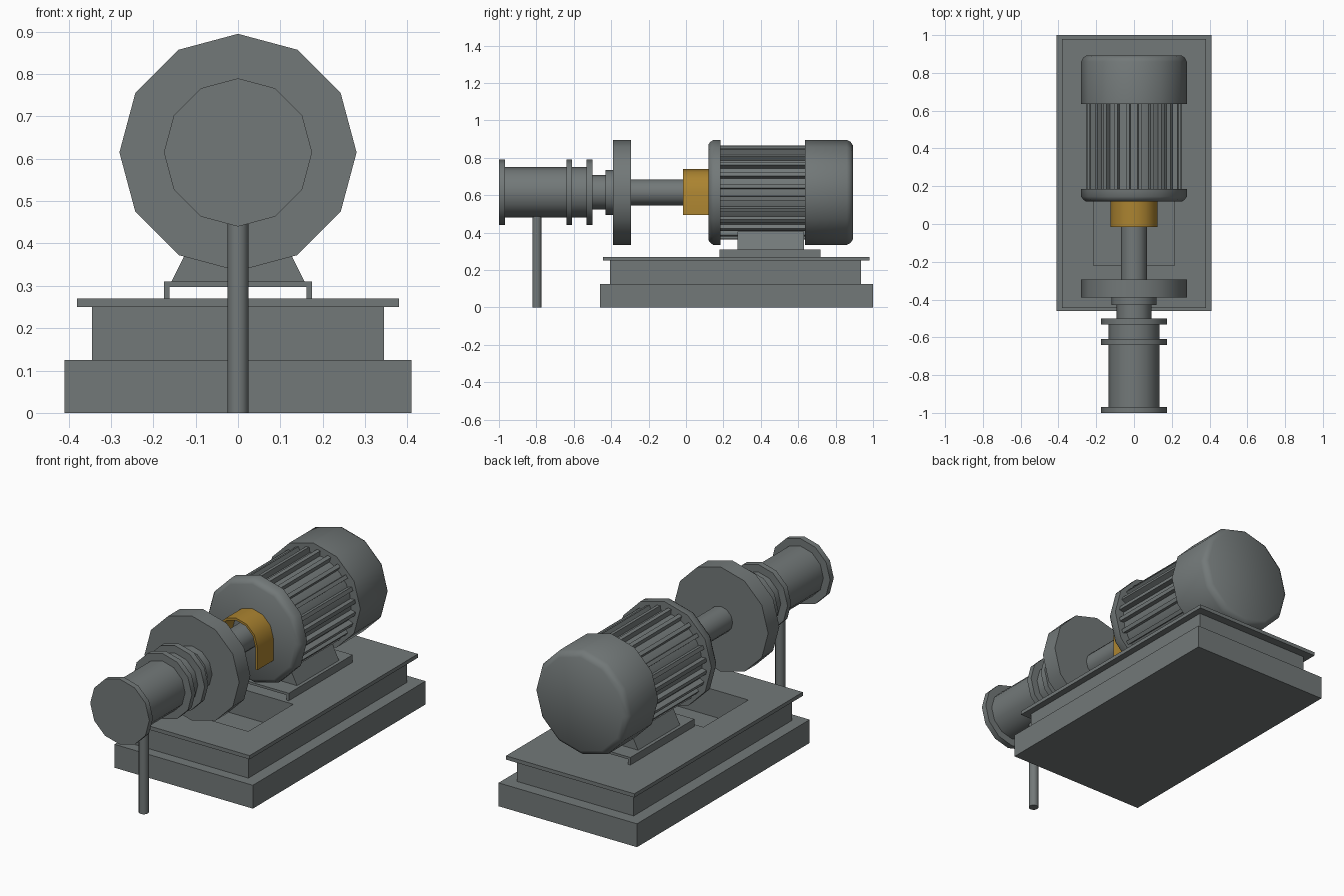
import bpy, bmesh, math

if "Cube" in bpy.data.objects:
    bpy.data.objects.remove(bpy.data.objects["Cube"])

AXIS_Z = 0.615  # height of the shaft line


def material(name, rgb):
    m = bpy.data.materials.new(name)
    m.diffuse_color = (*rgb, 1)
    m.use_nodes = True
    m.node_tree.nodes["Principled BSDF"].inputs["Base Color"].default_value = m.diffuse_color
    return m


GREY = material("machine grey", (0.17, 0.19, 0.19))
GOLD = material("guard gold", (0.41, 0.23, 0.03))


def finish(name, bm, mat=GREY, smooth=None):
    bmesh.ops.recalc_face_normals(bm, faces=bm.faces)
    me = bpy.data.meshes.new(name)
    bm.to_mesh(me)
    bm.free()
    me.materials.append(mat)
    ob = bpy.data.objects.new(name, me)
    bpy.context.collection.objects.link(ob)
    if smooth:
        bpy.ops.object.select_all(action='DESELECT')
        ob.select_set(True)
        bpy.context.view_layer.objects.active = ob
        bpy.ops.object.shade_smooth_by_angle(angle=math.radians(smooth))
    return ob


def lathe(name, profile, sides=12):
    """Turn (y, radius) points around the shaft line, with flat end caps."""
    bm = bmesh.new()
    rings = []
    for y, r in profile:
        angles = [2 * math.pi * i / sides for i in range(sides)]
        rings.append([bm.verts.new((r * math.sin(a), y, AXIS_Z + r * math.cos(a)))
                      for a in angles])
    for a, b in zip(rings, rings[1:]):
        for i in range(sides):
            j = (i + 1) % sides
            bm.faces.new((a[i], a[j], b[j], b[i]))
    bm.faces.new(rings[0])
    bm.faces.new(rings[-1])
    return finish(name, bm, smooth=46)


def extrude_y(name, outline, y0, y1, mat=GREY, smooth=None):
    """Extrude an (x, z) outline along y."""
    bm = bmesh.new()
    face = bm.faces.new([bm.verts.new((x, y0, z)) for x, z in outline])
    new = bmesh.ops.extrude_face_region(bm, geom=[face])["geom"]
    bmesh.ops.translate(bm, vec=(0, y1 - y0, 0),
                        verts=[v for v in new if isinstance(v, bmesh.types.BMVert)])
    return finish(name, bm, mat, smooth)


def slab(name, half_x, y0, y1, z0, z1, hole=None):
    """Rectangular slab, optionally with a rectangular opening (half_x, y0, y1)."""
    bm = bmesh.new()

    def loop(hx, a, b, z):
        return [bm.verts.new(p) for p in
                ((-hx, a, z), (hx, a, z), (hx, b, z), (-hx, b, z))]

    def bridge(p, q):
        for i in range(4):
            j = (i + 1) % 4
            bm.faces.new((p[i], p[j], q[j], q[i]))

    lo, hi = loop(half_x, y0, y1, z0), loop(half_x, y0, y1, z1)
    bridge(lo, hi)
    if hole:
        hlo, hhi = loop(*hole, z0), loop(*hole, z1)
        bridge(hlo, hhi)
        bridge(lo, hlo)
        bridge(hi, hhi)
    else:
        bm.faces.new(lo)
        bm.faces.new(hi)
    return finish(name, bm)


# Base: plinth, open frame and its overhanging top plate
opening = (0.215, -0.22, 0.16)
slab("plinth", 0.41, -0.46, 1.0, 0, 0.125)
slab("base_frame", 0.345, -0.405, 0.935, 0.125, 0.25, opening)
slab("frame_top_plate", 0.38, -0.445, 0.98, 0.25, 0.27, opening)

# Motor foot: inverted channel and tapered pedestal
extrude_y("motor_foot", [(-0.175, 0.27), (-0.162, 0.27), (-0.162, 0.297), (0.162, 0.297),
                         (0.162, 0.27), (0.175, 0.27), (0.175, 0.31), (-0.175, 0.31)],
          0.18, 0.72)
extrude_y("motor_pedestal", [(-0.157, 0.31), (0.157, 0.31), (0.11, 0.405), (-0.11, 0.405)],
          0.275, 0.63)

# Motor: front flange, core, cooling fins and rear cowl
lathe("motor_front_flange", [(0.12, 0.255), (0.128, 0.268), (0.145, 0.28), (0.185, 0.28)])
lathe("motor_core", [(0.18, 0.226), (0.64, 0.226)], 24)
lathe("motor_cowl", [(0.635, 0.28), (0.86, 0.28), (0.88, 0.27), (0.893, 0.25)])

bm = bmesh.new()
for k in range(24):
    a = 2 * math.pi * (k + 0.5) / 24
    s, c = math.sin(a), math.cos(a)
    ends = []
    for y in (0.18, 0.64):
        ends.append([bm.verts.new((r * s + w * c, y, AXIS_Z + r * c - w * s))
                     for r, w in ((0.2, -0.012), (0.252, -0.01), (0.252, 0.01), (0.2, 0.012))])
    for i in range(4):
        j = (i + 1) % 4
        bm.faces.new((ends[0][i], ends[0][j], ends[1][j], ends[1][i]))
    bm.faces.new(ends[0])
    bm.faces.new(ends[1])
finish("motor_cooling_fins", bm)

# Drive line: shaft and large disc
lathe("drive_shaft", [(-0.30, 0.07), (0.125, 0.07)])
lathe("pump_disc", [(-0.39, 0.28), (-0.295, 0.28)])

# Coupling guard: thin arched cover with straight sides
arc = [math.pi * i / 6 for i in range(7)]
outer = [(0.125 * math.cos(a), AXIS_Z + 0.125 * math.sin(a)) for a in arc]
inner = [(0.113 * math.cos(a), AXIS_Z + 0.113 * math.sin(a)) for a in reversed(arc)]
guard = ([(0.125, 0.495)] + outer + [(-0.125, 0.495), (-0.113, 0.495)]
         + inner + [(0.113, 0.495)])
extrude_y("coupling_guard", guard, -0.015, 0.122, GOLD, 46)

# Pump inlet: stepped neck, pipe barrel and three flanges
lathe("pump_collar", [(-0.43, 0.12), (-0.385, 0.12)])
lathe("pump_neck", [(-0.51, 0.092), (-0.42, 0.092)])
lathe("pipe_barrel", [(-0.98, 0.135), (-0.51, 0.135)])
for i, y in enumerate((-1.0, -0.64, -0.532)):
    lathe(f"pipe_flange_{i + 1}", [(y, 0.175), (y + 0.031, 0.175)])

# Support post under the pipe
bm = bmesh.new()
bmesh.ops.create_cone(bm, cap_ends=True, segments=12, radius1=0.025, radius2=0.025, depth=0.49)
bmesh.ops.translate(bm, vec=(0, -0.797, 0.245), verts=bm.verts)
finish("support_post", bm, smooth=46)
